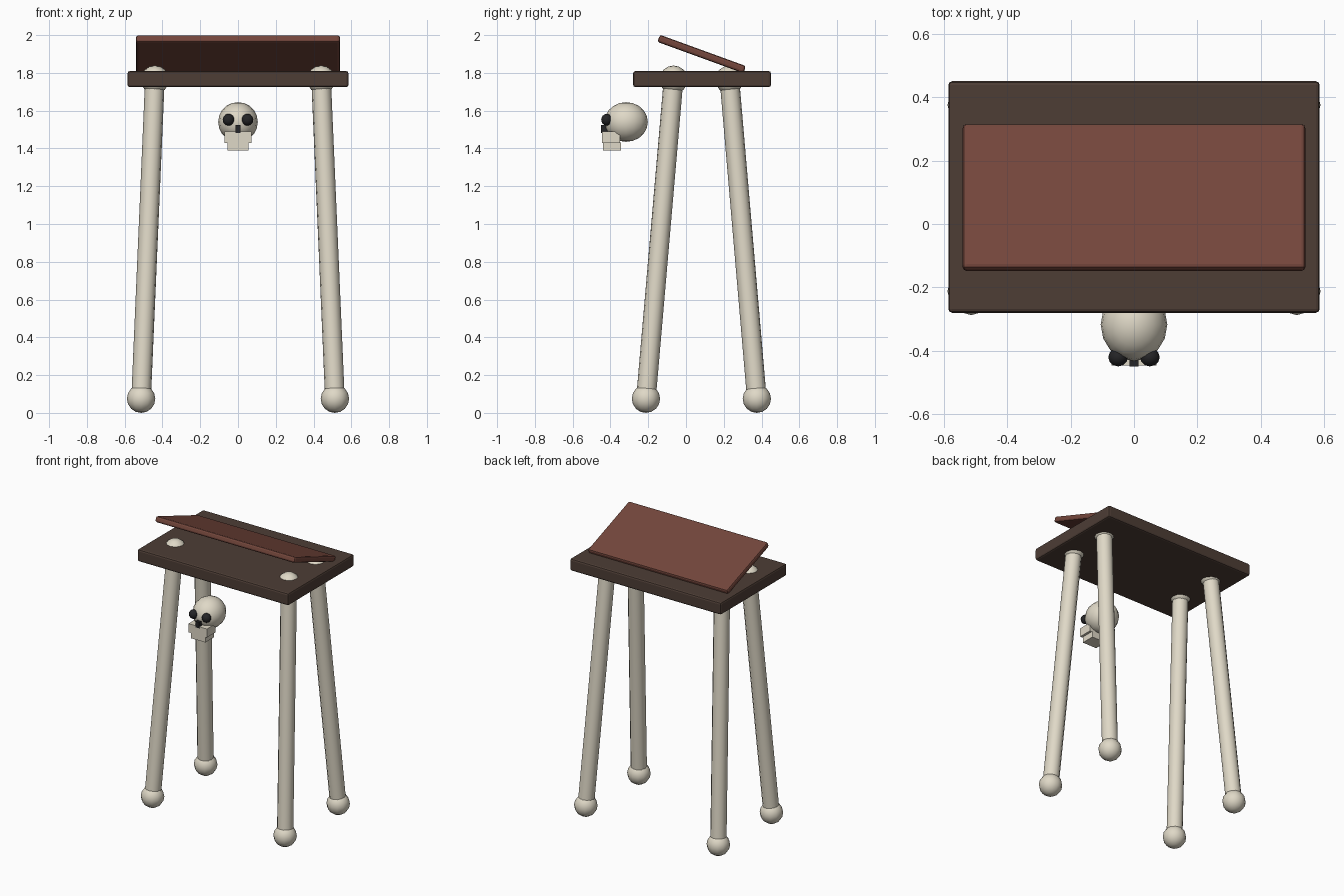
import bpy, math
from mathutils import Vector

if "Cube" in bpy.data.objects:
    bpy.data.objects.remove(bpy.data.objects["Cube"])


def material(name, rgb):
    m = bpy.data.materials.new(name)
    m.diffuse_color = (*rgb, 1)
    m.use_nodes = True
    m.node_tree.nodes["Principled BSDF"].inputs["Base Color"].default_value = m.diffuse_color
    return m


BONE = material("bone", (0.74, 0.69, 0.57))
DARK_WOOD = material("dark_wood", (0.075, 0.047, 0.036))
RED_WOOD = material("red_wood", (0.175, 0.062, 0.045))
BLACK = material("black", (0.018, 0.018, 0.02))


def finish(name, mat):
    o = bpy.context.object
    o.name = name
    o.data.materials.append(mat)
    return o


def box(name, center, size, mat, bevel=0.0, tilt=0.0):
    bpy.ops.mesh.primitive_cube_add(size=1, location=center, rotation=(tilt, 0, 0))
    o = finish(name, mat)
    o.scale = size
    bpy.ops.object.transform_apply(location=False, rotation=False, scale=True)
    if bevel:
        b = o.modifiers.new("bevel", "BEVEL")
        b.width = bevel
        b.segments = 2
    return o


def ball(name, center, radii, mat, segments=12, rings=8):
    bpy.ops.mesh.primitive_uv_sphere_add(segments=segments, ring_count=rings,
                                         radius=1, location=center)
    o = finish(name, mat)
    o.scale = radii
    bpy.ops.object.transform_apply(location=False, rotation=False, scale=True)
    bpy.ops.object.shade_smooth()
    return o


def rod(name, a, b, radius, mat):
    a, b = Vector(a), Vector(b)
    d = b - a
    bpy.ops.mesh.primitive_cylinder_add(vertices=12, radius=radius, depth=d.length,
                                        location=(a + b) / 2)
    o = finish(name, mat)
    o.rotation_euler = d.to_track_quat("Z", "Y").to_euler()
    bpy.ops.object.shade_smooth_by_angle(angle=math.radians(40))
    return o


# Table top and the sloping reading board
box("table_top", (0, 0.085, 1.767), (1.17, 0.73, 0.085), DARK_WOOD, 0.012)
box("reading_board", (0, 0.083, 1.9), (1.08, 0.485, 0.04), RED_WOOD, 0.012,
    math.radians(-20))

# Splayed bone legs with knobs at both ends
for side, sx in (("left", -1), ("right", 1)):
    for end, foot_y, top_y in (("front", -0.212, -0.066), ("back", 0.375, 0.23)):
        foot = (sx * 0.513, foot_y, 0.075)
        top = (sx * 0.44, top_y, 1.764)
        tag = f"{end}_{side}"
        rod(f"{tag}_leg", foot, top, 0.052, BONE)
        ball(f"{tag}_foot_knob", foot, (0.075,) * 3, BONE)
        ball(f"{tag}_top_knob", top, (0.075,) * 3, BONE)

# Skull hanging at the front: cranium, jaws, eye sockets, nose
ball("skull_cranium", (0, -0.317, 1.54), (0.105, 0.115, 0.105), BONE, 16, 10)
box("skull_upper_jaw", (0, -0.398, 1.46), (0.142, 0.096, 0.06), BONE)
box("skull_lower_jaw", (0, -0.392, 1.41), (0.11, 0.094, 0.042), BONE)
for side, sx in (("left", -1), ("right", 1)):
    ball(f"skull_{side}_eye_socket", (sx * 0.05, -0.42, 1.552),
         (0.031, 0.029, 0.031), BLACK)
box("skull_nose", (0, -0.427, 1.502), (0.028, 0.045, 0.042), BLACK)
